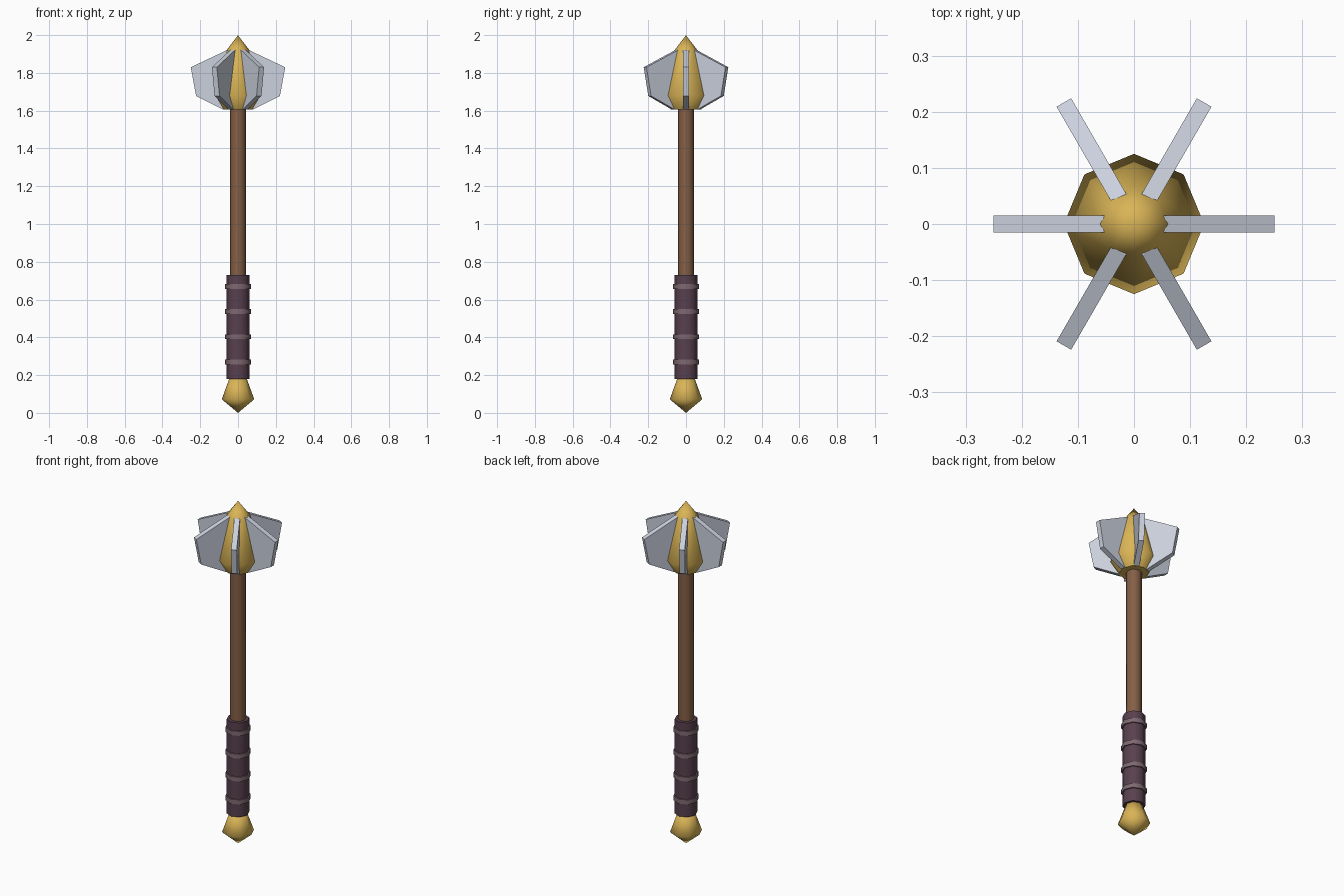
import bpy, bmesh, math
from mathutils import Matrix

if "Cube" in bpy.data.objects:
    bpy.data.objects.remove(bpy.data.objects["Cube"])


def material(name, color):
    m = bpy.data.materials.new(name)
    m.diffuse_color = (*color, 1)
    m.use_nodes = True
    m.node_tree.nodes["Principled BSDF"].inputs["Base Color"].default_value = m.diffuse_color
    return m


GOLD = material("gold", (0.70, 0.46, 0.095))
STEEL = material("steel", (0.60, 0.64, 0.73))
WOOD = material("brown wood", (0.23, 0.115, 0.062))
LEATHER = material("purple leather", (0.098, 0.052, 0.076))
STRAP = material("mauve strap", (0.21, 0.14, 0.165))


def finish(name, bm, mat, angle=None):
    bmesh.ops.recalc_face_normals(bm, faces=bm.faces)
    mesh = bpy.data.meshes.new(name)
    bm.to_mesh(mesh)
    bm.free()
    mesh.materials.append(mat)
    ob = bpy.data.objects.new(name, mesh)
    bpy.context.collection.objects.link(ob)
    if angle:
        bpy.ops.object.select_all(action='DESELECT')
        ob.select_set(True)
        bpy.context.view_layer.objects.active = ob
        bpy.ops.object.shade_smooth_by_angle(angle=math.radians(angle))
    return ob


def lathe(name, profile, mat, angle, sides=8):
    """Turn a (radius, height) profile around z; radius 0 makes a point."""
    bm = bmesh.new()
    rings = []
    for r, z in profile:
        n = sides if r else 1
        rings.append([bm.verts.new((r * math.cos(math.tau * i / sides),
                                    r * math.sin(math.tau * i / sides), z))
                      for i in range(n)])
    for a, b in zip(rings, rings[1:]):
        for i in range(sides):
            j = (i + 1) % sides
            quad = [a[i % len(a)], a[j % len(a)], b[j % len(b)], b[i % len(b)]]
            bm.faces.new(list(dict.fromkeys(quad)))
    for ring in (rings[0], rings[-1]):
        if len(ring) > 1:
            bm.faces.new(ring)
    return finish(name, bm, mat, angle)


# Handle, from the bottom up
lathe("pommel", [(0, 0), (0.086, 0.072), (0.045, 0.185)], GOLD, 75)
lathe("grip", [(0.061, 0.18), (0.061, 0.73)], LEATHER, 50)
for k, z in enumerate((0.27, 0.403, 0.537, 0.67)):
    lathe(f"grip_strap_{k + 1}", [(0.068, z - 0.013), (0.068, z + 0.013)], STRAP, 50)
lathe("shaft", [(0.042, 0.72), (0.042, 1.62)], WOOD, 50)

# Head core with a pointed tip
lathe("head_core", [(0.08, 1.605), (0.125, 1.68), (0.064, 1.915), (0, 2.0)], GOLD, 55)

# Six radial flanges
OUTLINE = [(0.03, 1.605), (0.08, 1.607), (0.222, 1.678), (0.25, 1.83),
           (0.055, 1.922), (0.03, 1.92)]
for k in range(6):
    bm = bmesh.new()
    face = bm.faces.new([bm.verts.new((x, -0.015, z)) for x, z in OUTLINE])
    ext = bmesh.ops.extrude_face_region(bm, geom=[face], use_keep_orig=True)
    moved = [v for v in ext["geom"] if isinstance(v, bmesh.types.BMVert)]
    bmesh.ops.translate(bm, verts=moved, vec=(0, 0.03, 0))
    bmesh.ops.rotate(bm, verts=bm.verts, cent=(0, 0, 0),
                     matrix=Matrix.Rotation(math.tau * k / 6, 3, 'Z'))
    finish(f"flange_{k + 1}", bm, STEEL)
